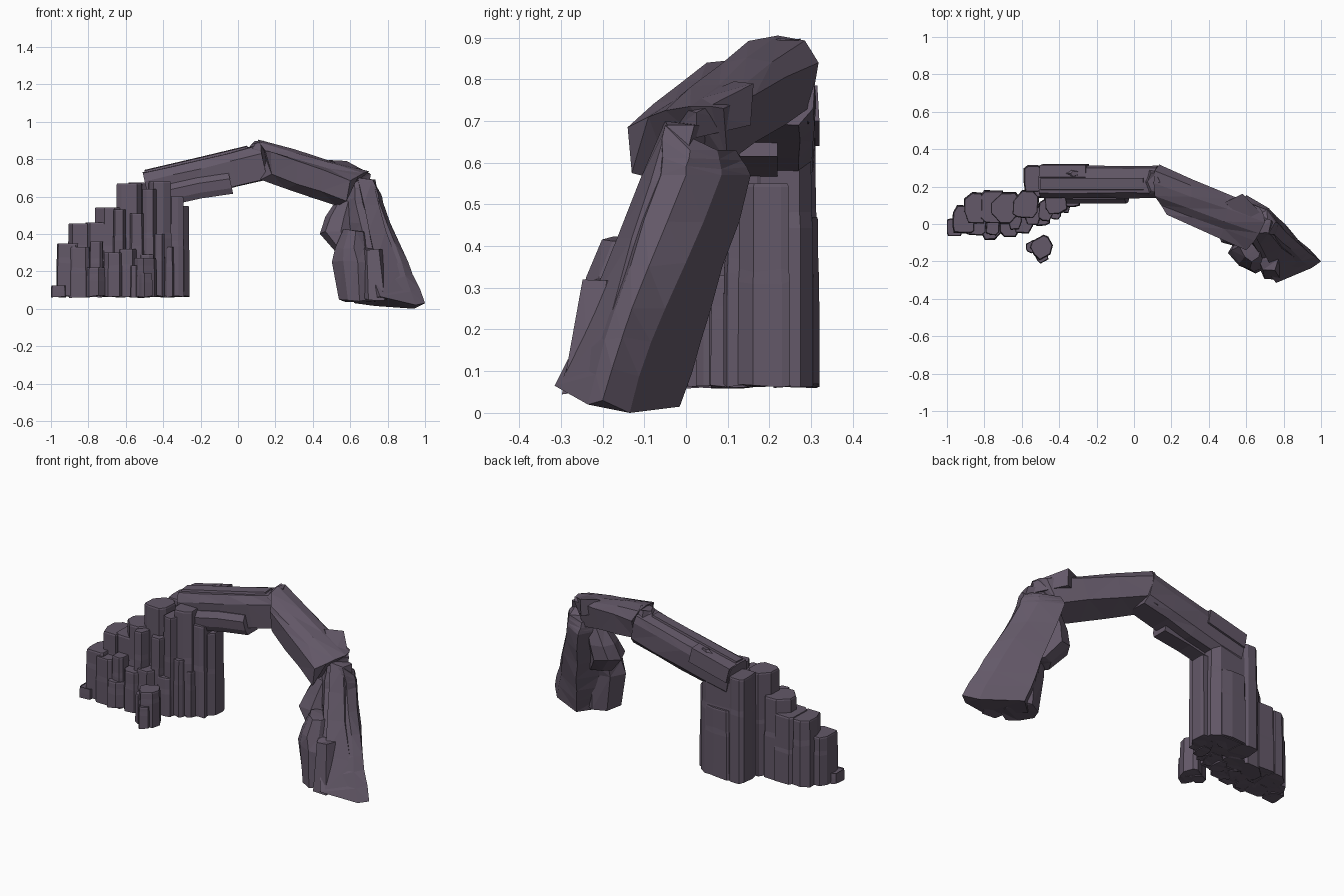
import bpy, bmesh, math, random
from mathutils import Vector

if "Cube" in bpy.data.objects:
    bpy.data.objects.remove(bpy.data.objects["Cube"])

random.seed(7)
rock = bpy.data.materials.new("purple grey rock")
rock.diffuse_color = (0.125, 0.098, 0.138, 1)
rock.use_nodes = True
rock.node_tree.nodes["Principled BSDF"].inputs["Base Color"].default_value = rock.diffuse_color


def loft(name, rings, steps=1, jitter=0.0):
    """Skin rings of 3D points; extra roughened rings are put between them."""
    full = []
    for a, b in zip(rings, rings[1:]):
        for s in range(steps):
            t = s / steps
            ring = [Vector(p).lerp(Vector(q), t) for p, q in zip(a, b)]
            if s:
                ring = [p + Vector([random.uniform(-jitter, jitter) for _ in range(3)]) for p in ring]
            full.append(ring)
    full.append([Vector(p) for p in rings[-1]])
    bm = bmesh.new()
    vs = [[bm.verts.new(p) for p in r] for r in full]
    n = len(vs[0])
    for a, b in zip(vs, vs[1:]):
        for i in range(n):
            j = (i + 1) % n
            bm.faces.new((a[i], a[j], b[j], b[i]))
    bm.faces.new(vs[0])
    bm.faces.new(vs[-1])
    bmesh.ops.triangulate(bm, faces=bm.faces)
    bmesh.ops.recalc_face_normals(bm, faces=bm.faces)
    me = bpy.data.meshes.new(name)
    bm.to_mesh(me)
    bm.free()
    me.materials.append(rock)
    ob = bpy.data.objects.new(name, me)
    bpy.context.collection.objects.link(ob)
    return ob


def column(name, x0, x1, y0, y1, top, turn=0.0):
    """Chipped stone column: box with uneven cut corners and a worn rim."""
    base = .065 + random.uniform(-.003, .003)
    cx, cy, hx, hy = (x0 + x1) / 2, (y0 + y1) / 2, (x1 - x0) / 2, (y1 - y0) / 2
    shape = []
    for k, (sx, sy) in enumerate([(1, 1), (-1, 1), (-1, -1), (1, -1)]):
        a, b = 1 - random.uniform(.1, .8), 1 - random.uniform(.1, .8)
        pair = [(sx, sy * a), (sx * b, sy)]
        shape += pair if k % 2 == 0 else pair[::-1]
    c, s = math.cos(turn), math.sin(turn)
    mid = base + (top - base) * random.uniform(.45, .7)
    rings = []
    for z, k in [(base, 1), (mid, .99), (mid + .03, .95), (top - .008, .94), (top, .9)]:
        ring = []
        for u, v in shape:
            px, py = u * hx * k, v * hy * k
            dz = random.uniform(-.005, .005) if z < top - .01 else 0
            ring.append((cx + px * c - py * s, cy + px * s + py * c, z + dz))
        rings.append(ring)
    return loft(name, rings)


def boulder(name, levels, sides=7):
    """Faceted lump from levels of (x, y, radius x, radius y, z)."""
    wob = [random.uniform(.85, 1.12) for _ in range(sides)]
    rings = []
    for cx, cy, rx, ry, z in levels:
        rings.append([(cx + rx * wob[i] * math.cos(i * math.tau / sides + 3.14),
                       cy + ry * wob[i] * math.sin(i * math.tau / sides + 3.14),
                       z + random.uniform(-.01, .01)) for i in range(sides)])
    return loft(name, rings)


def union(name, body, *others):
    """Fuse overlapping pieces into one clean rock, leaving no hidden faces."""
    group = bpy.data.collections.new(name + "_pieces")
    for p in others:
        group.objects.link(p)
    mod = body.modifiers.new("fuse", 'BOOLEAN')
    mod.operation, mod.operand_type, mod.solver = 'UNION', 'COLLECTION', 'EXACT'
    mod.collection = group
    bpy.context.view_layer.update()
    ev = body.evaluated_get(bpy.context.evaluated_depsgraph_get())
    me = bpy.data.meshes.new_from_object(ev)
    body.modifiers.clear()
    body.data = me
    for p in others:
        bpy.data.objects.remove(p)
    bpy.data.collections.remove(group)
    body.name = name


# Stepped cliff on the left: x0, x1, y0, y1, top
cliff = [
    (-1.00, -.92, -.065, .03, .12), (-.97, -.85, -.05, .10, .35),
    (-.91, -.79, .00, .17, .455), (-.82, -.69, .00, .18, .46),
    (-.90, -.79, -.06, .04, .33), (-.77, -.61, .00, .17, .54),
    (-.82, -.70, -.085, .05, .22), (-.79, -.72, -.06, .04, .36),
    (-.72, -.61, -.07, .06, .30), (-.65, -.51, .03, .18, .67),
    (-.67, -.60, -.03, .08, .53), (-.64, -.54, -.05, .07, .32),
    (-.58, -.50, -.005, .10, .51), (-.56, -.45, -.01, .11, .29),
    (-.51, -.43, .015, .13, .64), (-.48, -.36, .05, .22, .68),
    (-.46, -.39, .025, .10, .40), (-.40, -.34, .06, .16, .33),
]
pieces = [column(f"cliff_column_{i + 1}", *c, random.uniform(-.1, .1) if i else 0)
          for i, c in enumerate(cliff)]

# Broad pillar below the left end of the arch
pieces.append(column("arch_pillar", -.56, -.29, .14, .305, .64))
pieces.append(column("pillar_front", -.38, -.29, .09, .22, .60))
pieces.append(column("pillar_side", -.34, -.26, .125, .25, .55))
pieces.append(column("pillar_back", -.50, -.34, .21, .32, .47))
pieces.append(column("pillar_cap", -.59, -.47, .17, .315, .675))
union("stepped_cliff", *pieces)

# Loose stump standing in front of the cliff
core = column("stump_core", -.55, -.435, -.18, -.07, .27, .5)
chip = column("stump_chip", -.53, -.465, -.205, -.12, .19, .5)
side = column("stump_side", -.58, -.50, -.15, -.09, .23, .5)
union("loose_stump", core, chip, side)


# Left span of the arch: one cross-section swept up the slope
section = [(.14, -.05), (.165, -.005), (.235, 0), (.30, -.01), (.312, -.05),
           (.305, -.15), (.27, -.19), (.145, -.185)]


def sweep(name, profile, stations, steps=1, jitter=0.0):
    return loft(name, [[(x - dz * .22, y, top + dz) for y, dz in profile] for x, top in stations], steps, jitter)


beam = sweep("span", section, [(-.51, .73), (-.2, .80), (.115, .88)], 2, .004)
strip = sweep("lower_strip", [(.11, -.03), (.135, 0), (.22, 0), (.22, -.11), (.13, -.11), (.115, -.08)],
              [(-.40, .66), (-.22, .70), (-.05, .725)])
ridge = sweep("top_ridge", [(.175, -.03), (.185, 0), (.245, .004), (.25, -.03)],
              [(-.50, .738), (-.2, .808), (.05, .868)])
slab = sweep("back_slab", [(.24, -.09), (.25, 0), (.315, -.005), (.32, -.09)], [(-.505, .73), (-.26, .79)])
spike = boulder("spike", [(-.34, .27, .055, .03, .74), (-.32, .27, .02, .015, .785)], 5)
union("arch_left_span", beam, strip, ridge, slab, spike)

# Right span of the arch, descending toward the front
near = [(.135, .318, .84), (.11, .285, .893), (.105, .22, .905), (.11, .15, .892), (.145, .10, .845),
        (.175, .05, .84), (.18, .06, .72), (.12, .14, .69), (.125, .30, .735)]
far = [(.67, .09, .73), (.69, .06, .735), (.70, .01, .735), (.67, -.05, .725), (.645, -.09, .71),
       (.60, -.14, .685), (.58, -.13, .575), (.53, -.03, .55), (.60, .10, .60)]
beam = loft("span", [near, far], 3, .005)
slab = loft("top_slab", [
    [(.485, .11, .71), (.485, .115, .795), (.58, .162, .79), (.58, .155, .69)],
    [(.63, -.03, .68), (.65, -.03, .735), (.71, .025, .72), (.70, .025, .66)]])
union("arch_right_span", beam, slab)
boulder("arch_keystone", [(.105, .225, .045, .085, .70), (.10, .225, .045, .085, .85),
                          (.105, .225, .03, .06, .89)], 6)

# Right leg: a slanting slab leaning outward
leg = loft("leg", [
    [(.60, .12, .63), (.71, .075, .63), (.755, .01, .63), (.72, -.05, .69), (.62, -.05, .68), (.57, .0, .63)],
    [(.60, .155, .57), (.72, .085, .57), (.775, .0, .57), (.755, -.06, .57), (.63, -.09, .56), (.54, .0, .56)],
    [(.68, .06, .25), (.85, -.05, .25), (.91, -.13, .25), (.875, -.17, .25), (.70, -.21, .25), (.60, -.06, .25)],
    [(.73, -.015, .015), (.94, -.135, 0), (1.0, -.20, .03), (.95, -.235, .02), (.76, -.315, .065), (.62, -.12, .03)],
], 3, .006)
rib = loft("outer_rib", [
    [(.64, -.05, .70), (.72, -.045, .69), (.735, .02, .69), (.62, .06, .69)],
    [(.70, -.165, .42), (.79, -.13, .42), (.78, -.05, .42), (.70, -.05, .42)],
    [(.78, -.30, .07), (.93, -.24, .03), (.88, -.15, .03), (.76, -.18, .04)]], 2, .005)

# Rough lumps on the inner side of the leg
upper = boulder("upper_lump", [(.58, .01, .05, .06, .58), (.55, .0, .08, .08, .50),
                               (.53, -.02, .09, .09, .41), (.60, -.06, .07, .07, .30)])
lower = boulder("lower_lump", [(.63, -.12, .06, .09, .42), (.62, -.14, .09, .11, .33),
                               (.64, -.155, .125, .11, .25), (.65, -.165, .10, .11, .045)], 8)
foot = boulder("foot_lump", [(.72, -.19, .06, .06, .32), (.74, -.23, .08, .07, .05)], 6)
union("right_leg", leg, rib, upper, lower, foot)
